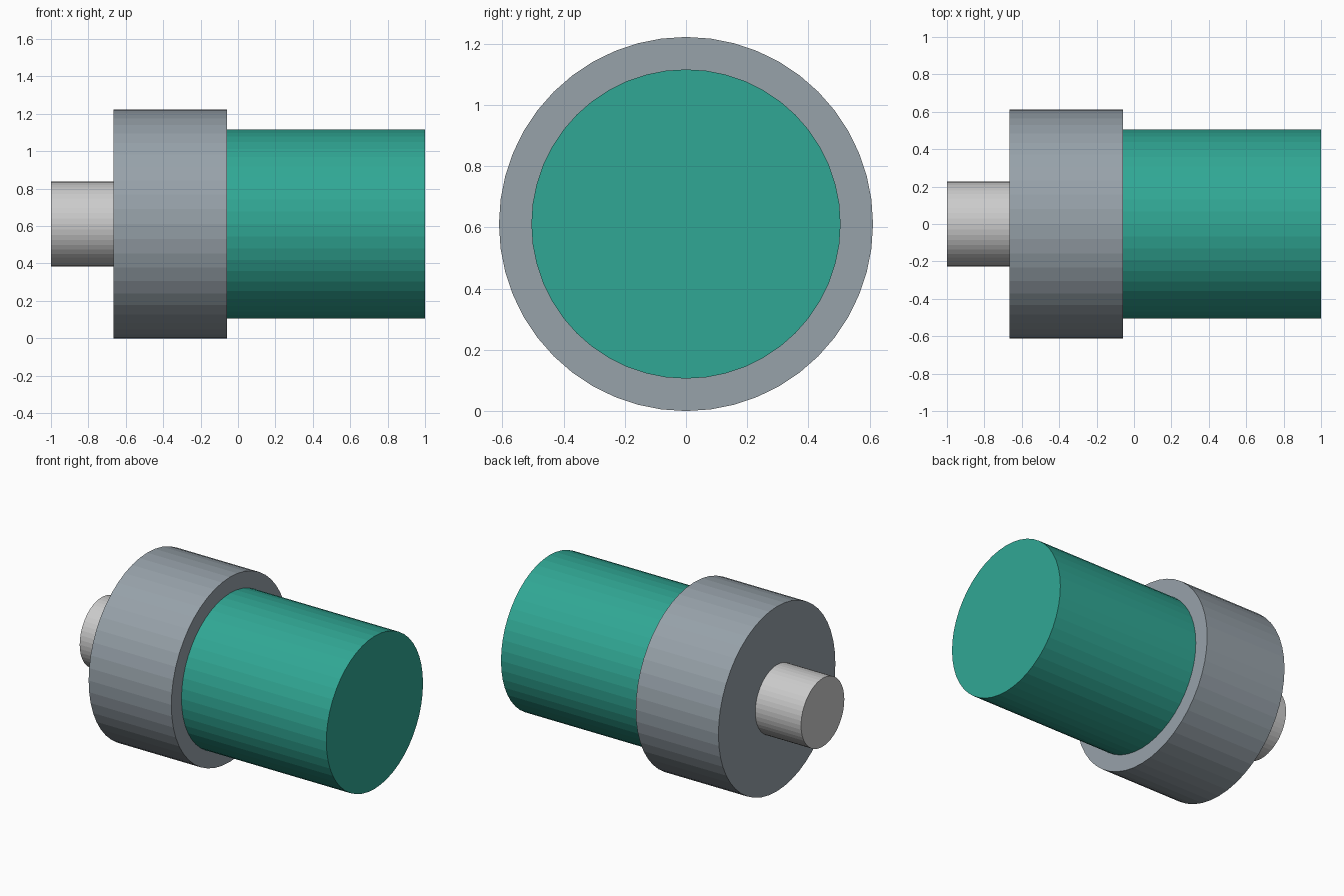
import bpy
import math

if "Cube" in bpy.data.objects:
    bpy.data.objects.remove(bpy.data.objects["Cube"])

SIDES = 48
AXIS_Z = 0.611


def material(name, rgb):
    mat = bpy.data.materials.new(name)
    mat.diffuse_color = (*rgb, 1.0)
    mat.use_nodes = True
    mat.node_tree.nodes["Principled BSDF"].inputs["Base Color"].default_value = mat.diffuse_color
    return mat


def cylinder(name, x0, x1, radius, mat=None):
    """Flat-sided cylinder lying along x from x0 to x1."""
    bpy.ops.mesh.primitive_cylinder_add(
        vertices=SIDES, radius=radius, depth=x1 - x0,
        location=((x0 + x1) / 2, 0, AXIS_Z), rotation=(0, math.pi / 2, 0))
    obj = bpy.context.object
    obj.name = name
    if mat:
        obj.data.materials.append(mat)
    return obj


green = material("green", (0.03, 0.39, 0.30))
slate = material("slate", (0.31, 0.36, 0.40))
blue = material("blue", (0.04, 0.10, 0.30))

# Narrow stub with a blue core just behind its end face
cylinder("stub", -1.0, -0.665, 0.226)
cylinder("stub_core", -0.999, -0.665, 0.22, blue)
# Wide collar
cylinder("collar", -0.665, -0.06, 0.611, slate)
# Main body
cylinder("body", -0.06, 1.0, 0.505, green)
